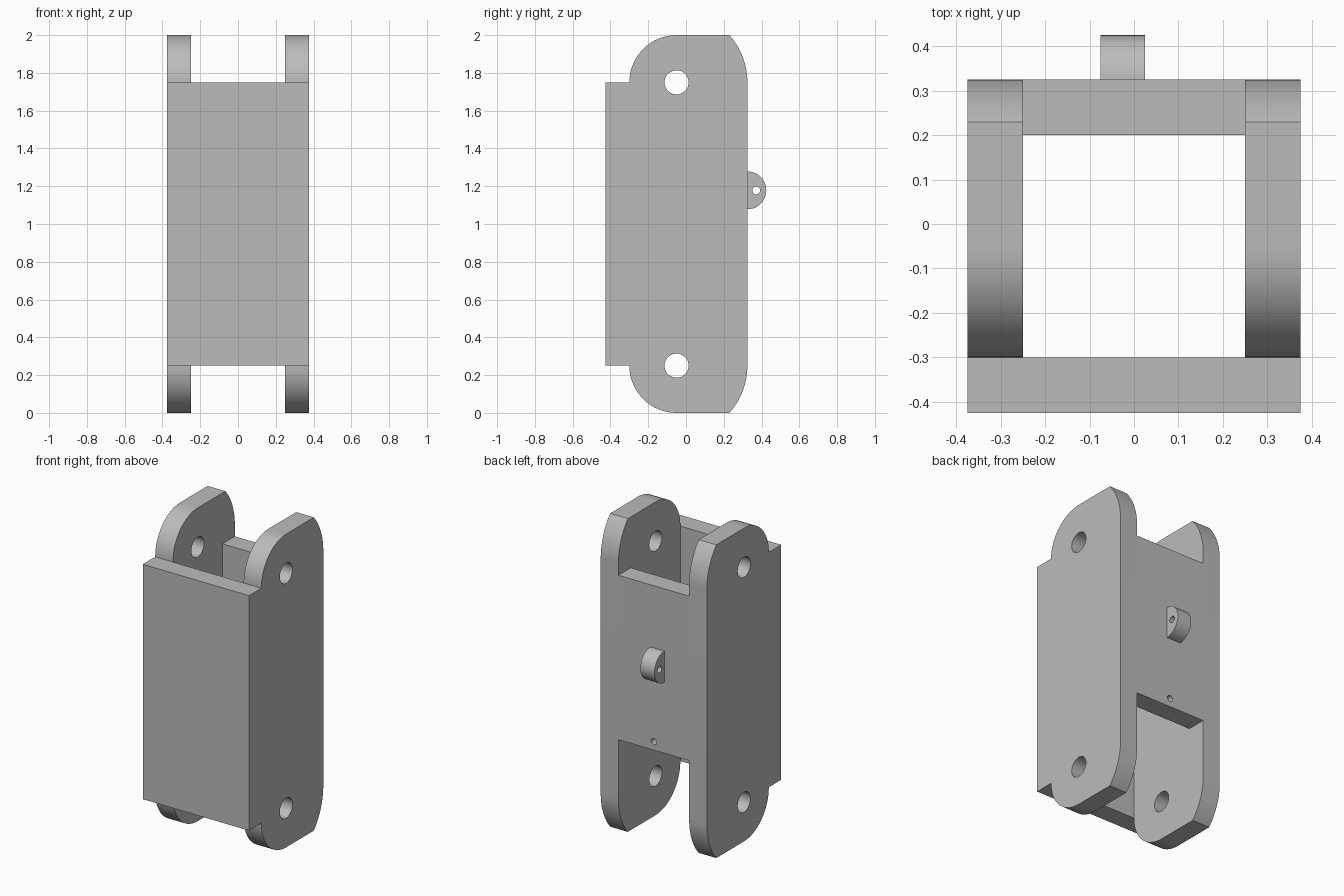
import bpy, bmesh
from math import sin, cos, pi, acos, asin
from mathutils import Matrix, Vector

old = bpy.data.objects.get("Cube")
if old:
    bpy.data.objects.remove(old, do_unlink=True)

grey = bpy.data.materials.new("plain_grey")
grey.use_nodes = True
COLOUR = (0.5, 0.5, 0.5, 1)
grey.diffuse_color = COLOUR
grey.node_tree.nodes["Principled BSDF"].inputs["Base Color"].default_value = COLOUR

# Profile planes: (first axis, second axis, extrusion axis)
SIDE = (Vector((0, 1, 0)), Vector((0, 0, 1)), Vector((1, 0, 0)))
BACK = (Vector((1, 0, 0)), Vector((0, 0, 1)), Vector((0, -1, 0)))


def arc(u, v, r, start, end, steps=16):
    angles = [start + (end - start) * i / steps for i in range(steps + 1)]
    return [(u + r * cos(a), v + r * sin(a)) for a in angles]


def circle(u, v, r, steps=32):
    return arc(u, v, r, 0, 2 * pi, steps)[:-1]


def rect(u0, u1, v0, v1):
    return [(u0, v0), (u1, v0), (u1, v1), (u0, v1)]


def plate(name, plane, centre, depth, loops):
    """Extrude a closed outline with holes, centred along the plane's normal."""
    curve = bpy.data.curves.new(name, "CURVE")
    curve.dimensions = "2D"
    curve.fill_mode = "BOTH"
    curve.extrude = depth / 2
    for loop in loops:
        spline = curve.splines.new("POLY")
        spline.points.add(len(loop) - 1)
        for point, (u, v) in zip(spline.points, loop):
            point.co = (u, v, 0, 1)
        spline.use_cyclic_u = True
    temp = bpy.data.objects.new(name + "_outline", curve)
    bpy.context.collection.objects.link(temp)
    bpy.context.view_layer.update()
    evaluated = temp.evaluated_get(bpy.context.evaluated_depsgraph_get())
    mesh = bpy.data.meshes.new_from_object(evaluated)
    bpy.data.objects.remove(temp, do_unlink=True)

    bm = bmesh.new()
    bm.from_mesh(mesh)
    frame = Matrix(plane).transposed().to_4x4()
    frame.translation = plane[2] * centre
    bm.transform(frame)
    bmesh.ops.remove_doubles(bm, verts=bm.verts, dist=0.0001)
    bmesh.ops.recalc_face_normals(bm, faces=bm.faces)
    bm.to_mesh(mesh)
    bm.free()
    mesh.name = name
    mesh.materials.clear()
    mesh.materials.append(grey)
    obj = bpy.data.objects.new(name, mesh)
    bpy.context.collection.objects.link(obj)
    bpy.ops.object.select_all(action="DESELECT")
    obj.select_set(True)
    bpy.context.view_layer.objects.active = obj
    bpy.ops.object.shade_smooth_by_angle(angle=0.5)
    return obj


# Main dimensions
WALL = 0.125
PIVOT_Y, LOW, HIGH = -0.05, 0.25, 1.75
NOSE, HEEL = 0.25, 0.375
cut = asin(NOSE / HEEL)

# Side plates with rounded ends and pivot holes
outline = (arc(PIVOT_Y, HIGH, HEEL, 0, cut)
           + arc(PIVOT_Y, HIGH, NOSE, pi / 2, pi)
           + arc(PIVOT_Y, LOW, NOSE, pi, 1.5 * pi)
           + arc(PIVOT_Y, LOW, HEEL, -cut, 0))
holes = [circle(PIVOT_Y, z, 0.064) for z in (LOW, HIGH)]
for side, name in ((1, "left_side_plate"), (-1, "right_side_plate")):
    plate(name, SIDE, side * 0.3125, WALL, [outline] + holes)

# Full-width front panel
plate("front_panel", BACK, 0.3625, WALL, [rect(-0.375, 0.375, LOW, HIGH)])

# Back panel between the side plates, with a small hole
plate("back_panel", BACK, -0.2625, WALL,
      [rect(-0.25, 0.25, 0.625, 1.675), circle(0, 0.68, 0.02, 20)])

# Half-round lug on the back panel
plate("back_lug", SIDE, -0.025, 0.1,
      [arc(0.325, 1.178, 0.1, -pi / 2, pi / 2, 24), circle(0.372, 1.178, 0.021, 20)])
